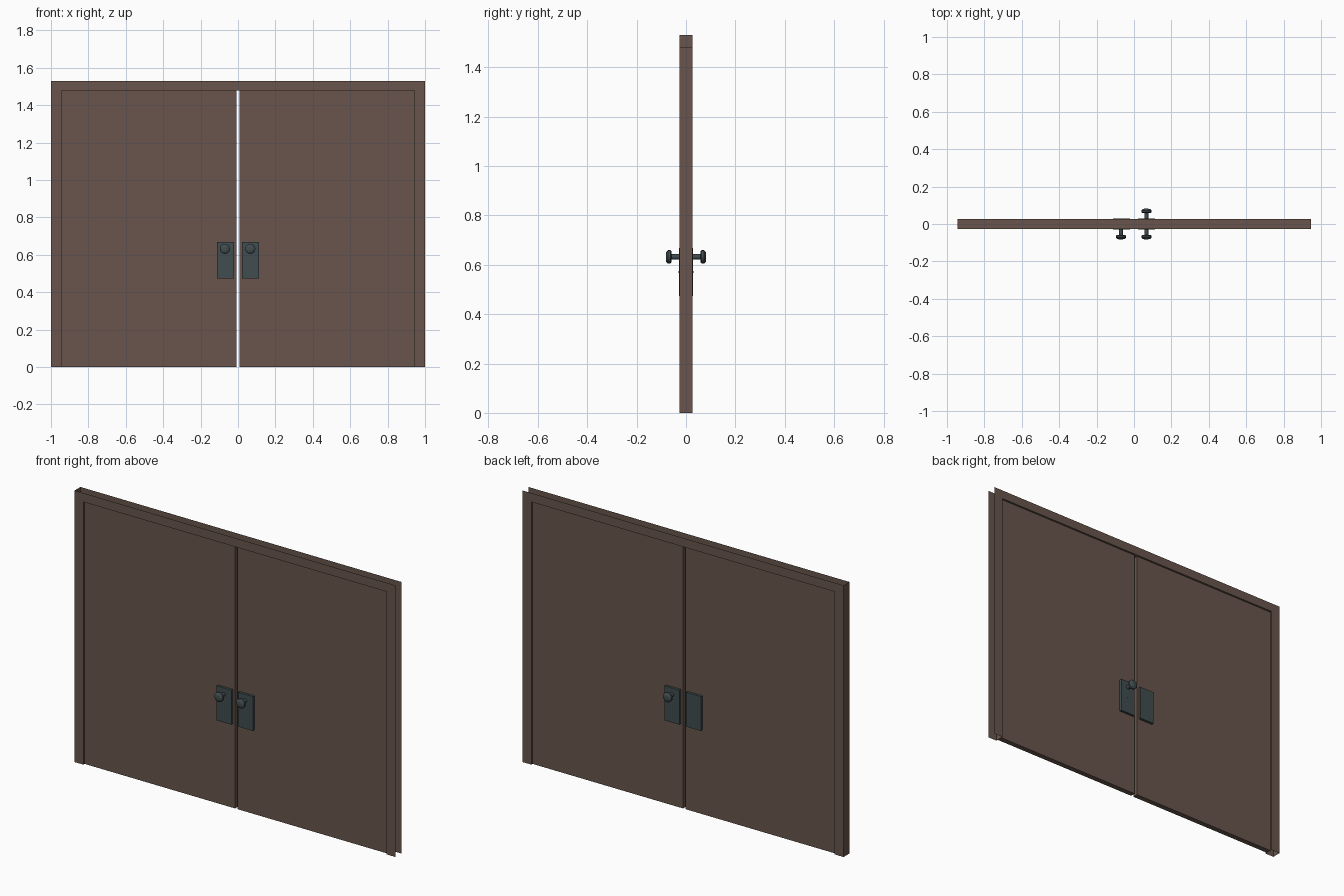
import bpy, bmesh, math
from mathutils import Matrix, Vector

if "Cube" in bpy.data.objects:
    bpy.data.objects.remove(bpy.data.objects["Cube"])


def material(name, rgb):
    m = bpy.data.materials.new(name)
    m.diffuse_color = (*rgb, 1)
    m.use_nodes = True
    m.node_tree.nodes["Principled BSDF"].inputs["Base Color"].default_value = m.diffuse_color
    return m


BROWN = material("brown wood", (0.138, 0.091, 0.072))
METAL = material("dark grey metal", (0.052, 0.072, 0.078))


def finish(bm, name, mat, smooth=False):
    me = bpy.data.meshes.new(name)
    bm.to_mesh(me)
    bm.free()
    ob = bpy.data.objects.new(name, me)
    bpy.context.collection.objects.link(ob)
    me.materials.append(mat)
    if smooth:
        bpy.ops.object.select_all(action='DESELECT')
        bpy.context.view_layer.objects.active = ob
        ob.select_set(True)
        bpy.ops.object.shade_smooth_by_angle(angle=math.radians(40))
    return ob


def box(name, mat, x0, x1, y0, y1, z0, z1):
    bm = bmesh.new()
    size = Vector((x1 - x0, y1 - y0, z1 - z0))
    mid = Vector((x0 + x1, y0 + y1, z0 + z1)) / 2
    bmesh.ops.create_cube(bm, size=1, matrix=Matrix.Translation(mid) @ Matrix.Diagonal((*size, 1)))
    return finish(bm, name, mat)


def lathe(name, mat, profile, x, z, side, steps=16):
    """Revolve (radius, depth) points about the y axis; side -1 is front."""
    bm = bmesh.new()
    vs = [bm.verts.new((r, side * d, 0)) for r, d in profile]
    es = [bm.edges.new(p) for p in zip(vs, vs[1:])]
    bmesh.ops.spin(bm, geom=vs + es, cent=(0, 0, 0), axis=(0, 1, 0),
                   angle=math.tau, steps=steps, use_duplicate=False)
    bmesh.ops.remove_doubles(bm, verts=bm.verts, dist=1e-5)
    bmesh.ops.recalc_face_normals(bm, faces=bm.faces)
    bmesh.ops.translate(bm, verts=bm.verts, vec=(x, 0, z))
    return finish(bm, name, mat, True)


# Frame: hollow U of thin sheets, open on top, below and on the right end
W, H, IW, IH, T = 1.0, 1.53, 0.945, 1.48, 0.026
outline = [(-W, 0), (-IW, 0), (-IW, IH), (IW, IH), (IW, 0), (W, 0), (W, H), (-W, H)]
bm = bmesh.new()
front = [bm.verts.new((x, -T, z)) for x, z in outline]
back = [bm.verts.new((x, T, z)) for x, z in outline]
bm.faces.new(front)
bm.faces.new(back[::-1])
for i in (1, 2, 3, 7):           # inner reveals and left outer end
    j = (i + 1) % 8
    bm.faces.new((front[j], front[i], back[i], back[j]))
finish(bm, "door_frame", BROWN)

# Two door leaves, slightly recessed
D = 0.015
box("left_door", BROWN, -IW, -0.008, -D, D, 0, IH)
box("right_door", BROWN, 0.008, IW, -D, D, 0, IH)

# Lock plates on both faces of both doors
for side, face in ((-1, "front"), (1, "back")):
    y0, y1 = sorted((side * 0.014, side * 0.029))
    box(face + "_left_plate", METAL, -0.113, -0.021, y0, y1, 0.474, 0.668)
    box(face + "_right_plate", METAL, 0.021, 0.113, y0, y1, 0.474, 0.668)

# Knobs: two in front, one behind on the right door
knob = [(0.011, 0.027), (0.011, 0.058), (0.021, 0.058), (0.027, 0.063),
        (0.027, 0.073), (0.020, 0.080), (0.010, 0.082), (0, 0.082)]
hole = [(0.004, 0.028), (0.004, 0.0297), (0, 0.0297)]
lathe("front_left_knob", METAL, knob, -0.070, 0.632, -1)
for side, face in ((-1, "front"), (1, "back")):
    lathe(face + "_right_knob", METAL, knob, 0.066, 0.632, side)
    lathe(face + "_keyhole", METAL, hole, 0.066, 0.570, side, 8)
